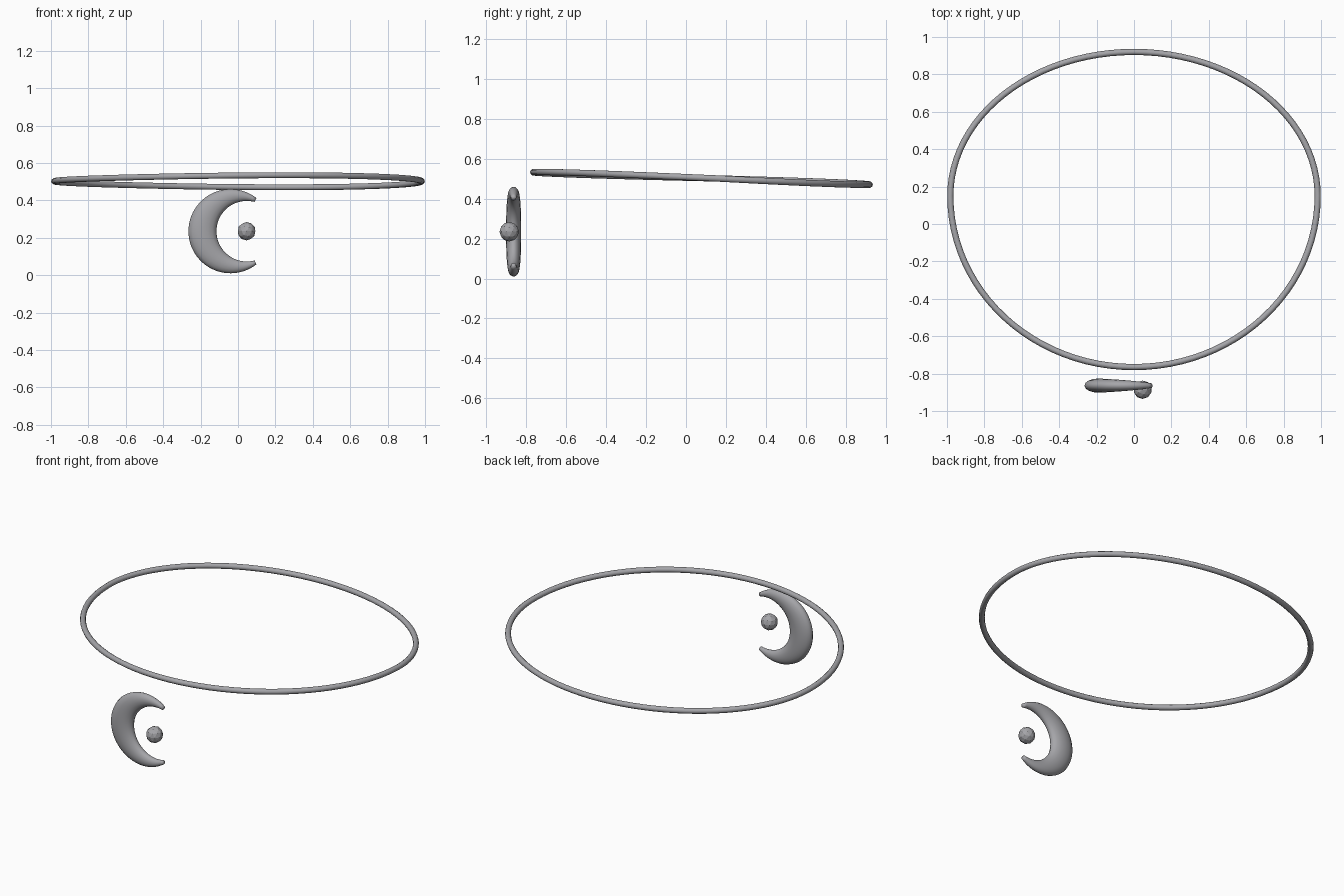
import bpy, bmesh
from math import sin, cos, pi, radians
from mathutils import Vector

cube = bpy.data.objects.get("Cube")
if cube:
    bpy.data.objects.remove(cube, do_unlink=True)

metal = bpy.data.materials.new("grey metal")
metal.use_nodes = True
metal.diffuse_color = (0.38, 0.38, 0.40, 1)
metal.node_tree.nodes["Principled BSDF"].inputs["Base Color"].default_value = (0.38, 0.38, 0.40, 1)


def add_object(name, bm, smooth=True):
    bmesh.ops.recalc_face_normals(bm, faces=bm.faces)
    mesh = bpy.data.meshes.new(name)
    bm.to_mesh(mesh)
    bm.free()
    mesh.materials.append(metal)
    for face in mesh.polygons:
        face.use_smooth = smooth
    obj = bpy.data.objects.new(name, mesh)
    bpy.context.collection.objects.link(obj)
    return obj


def loft(name, rings, closed):
    """Skin a row of equal rings, joining the ends or capping them."""
    bm = bmesh.new()
    rows = [[bm.verts.new(p) for p in ring] for ring in rings]
    count = len(rows[0])
    pairs = list(zip(rows, rows[1:]))
    if closed:
        pairs.append((rows[-1], rows[0]))
    else:
        bm.faces.new(rows[0])
        bm.faces.new(rows[-1])
    for a, b in pairs:
        for i in range(count):
            j = (i + 1) % count
            bm.faces.new((a[i], a[j], b[j], b[i]))
    return add_object(name, bm)


# Necklace hoop: slightly egg-shaped and tilted, higher at the front
def hoop_point(t):
    depth = 0.77 if sin(t) > 0 else 0.915
    x = 0.982 * cos(t)
    z = 0.502 - 0.031 * sin(t) * (1 + 0.3 * x)
    return Vector((x, 0.15 + depth * sin(t), z))


steps, sides, tube = 96, 10, 0.0165
hoop = []
for k in range(steps):
    t = 2 * pi * k / steps
    centre = hoop_point(t)
    along = (hoop_point(t + 0.01) - hoop_point(t - 0.01)).normalized()
    out = along.cross(Vector((0, 0, 1))).normalized()
    up = out.cross(along)
    hoop.append([centre + tube * (out * cos(a) + up * sin(a))
                 for a in (2 * pi * i / sides for i in range(sides))])
loft("necklace_hoop", hoop, True)

# Crescent pendant: oval sections between an outer and an inner arc
crescent = []
steps, sides = 48, 16
for k in range(steps + 1):
    f = k / steps
    a = radians(52 + 256 * f)
    b = radians(75 + 210 * f)
    outer = Vector((-0.04 + 0.225 * cos(a), -0.864, 0.235 + 0.225 * sin(a)))
    inner = Vector((0.047 + 0.162 * cos(b), -0.864, 0.235 + 0.162 * sin(b)))
    middle, half = (outer + inner) / 2, (outer - inner) / 2
    thick = 0.038 * (half.length / 0.075) ** 0.6
    crescent.append([middle + half * cos(s) + Vector((0, thick * sin(s), 0))
                     for s in (2 * pi * i / sides for i in range(sides))])
loft("crescent_pendant", crescent, False)

# Small faceted bead beside the crescent
bm = bmesh.new()
bmesh.ops.create_icosphere(bm, subdivisions=2, radius=0.049)
bead = add_object("bead", bm, smooth=False)
bead.location = (0.046, -0.886, 0.235)
